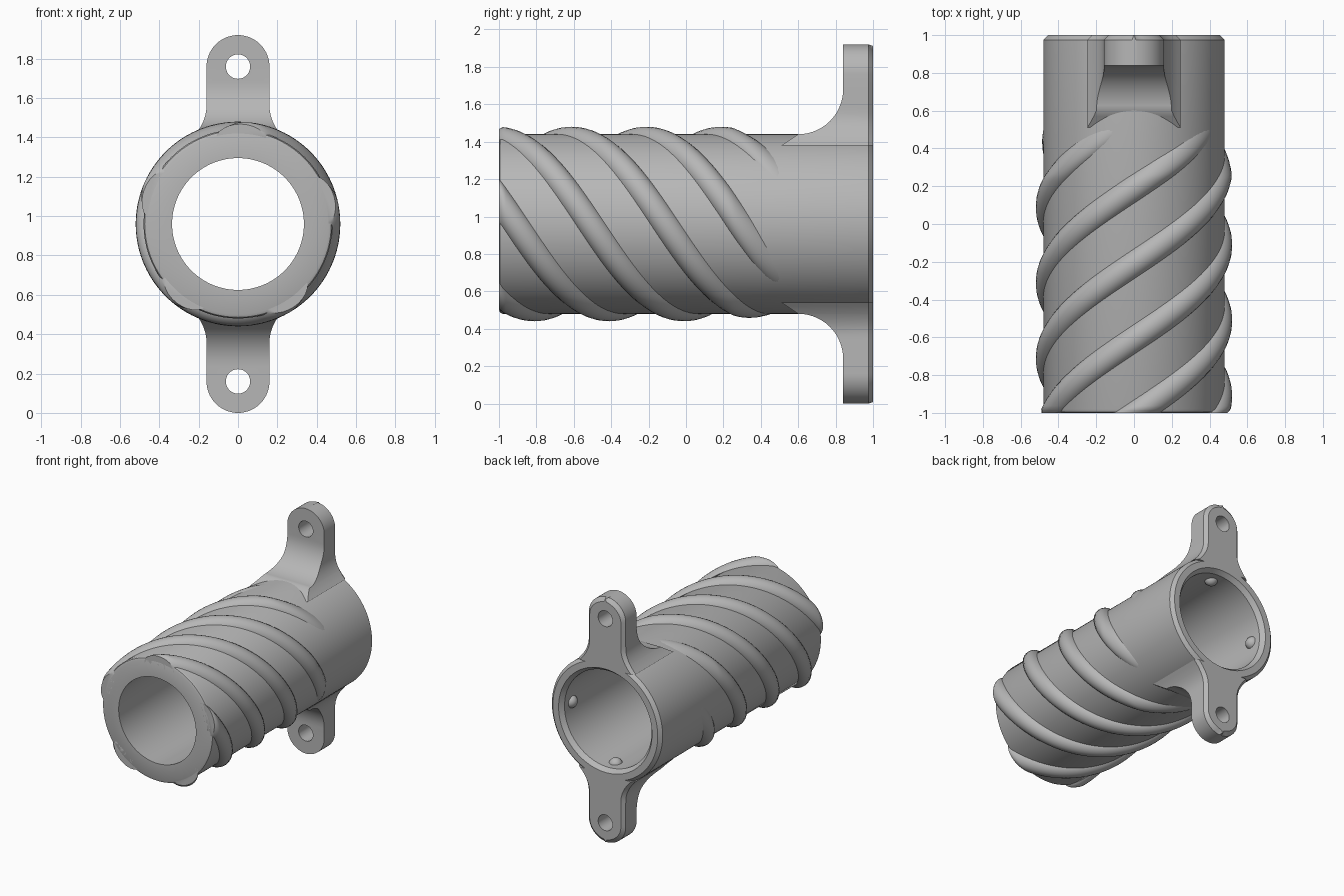
import bpy
import bmesh
from math import sin, cos, pi, radians, sqrt

if "Cube" in bpy.data.objects:
    bpy.data.objects.remove(bpy.data.objects["Cube"], do_unlink=True)

AXIS_Z = 0.96
RIBS = 5

grey = bpy.data.materials.new("plain_grey")
grey.use_nodes = True
grey.diffuse_color = (0.47, 0.47, 0.47, 1)
grey.node_tree.nodes["Principled BSDF"].inputs["Base Color"].default_value = grey.diffuse_color


def loft(name, rings, closed=False):
    """Skin a list of equal-length point loops into one object."""
    bm = bmesh.new()
    loops = [[bm.verts.new(p) for p in ring] for ring in rings]
    pairs = list(zip(loops, loops[1:]))
    if closed:
        pairs.append((loops[-1], loops[0]))
    for a, b in pairs:
        for i in range(len(a)):
            j = (i + 1) % len(a)
            bm.faces.new((a[i], a[j], b[j], b[i]))
    if not closed:
        bm.faces.new(loops[0])
        bm.faces.new(loops[-1])
    bmesh.ops.recalc_face_normals(bm, faces=bm.faces)
    mesh = bpy.data.meshes.new(name)
    bm.to_mesh(mesh)
    bm.free()
    obj = bpy.data.objects.new(name, mesh)
    bpy.context.collection.objects.link(obj)
    mesh.materials.append(grey)
    return obj


def activate(obj):
    bpy.ops.object.select_all(action="DESELECT")
    obj.select_set(True)
    bpy.context.view_layer.objects.active = obj


def smooth(obj, angle=32):
    activate(obj)
    bpy.ops.object.shade_smooth_by_angle(angle=radians(angle))


def polar(r, a, y):
    return (r * cos(a), y, AXIS_Z + r * sin(a))


# Hollow sleeve: (radius, y) profile turned around the y axis
profile = [(0.335, -1), (0.46, -1), (0.474, -0.994), (0.48, -0.98),
           (0.48, 0.975), (0.455, 1), (0.405, 1), (0.378, 0.965)]
STEPS = 128
sleeve = loft("sleeve", [[polar(r, 2 * pi * k / STEPS, y) for r, y in profile]
                         for k in range(STEPS)], closed=True)
smooth(sleeve)


# Spiral ribs: domed sections swept along the sleeve, sinking in at the rear
def rib_section(y, phase):
    centre = radians(88) - pi * (y + 1) + phase
    fade = min(1, max(0, (y - 0.25) / 0.28))
    height = 0.08 - 0.045 * fade
    if y < -0.98:
        height -= 0.012 * (-0.98 - y) / 0.02
    arc = [pi * k / 14 for k in range(15)]
    return [polar(0.44 + height * sin(t), centre + 0.29 * cos(t), y) for t in arc]


rib_ys = [-1, -0.99] + [-0.98 + 1.51 * k / 90 for k in range(91)]
for n in range(RIBS):
    rib = loft(f"spiral_rib_{n + 1}",
               [rib_section(y, 2 * pi * n / RIBS) for y in rib_ys])
    smooth(rib, 40)


# Mounting ears: sections stacked outwards, with a concave foot and round tip
def ear_section(z, side):
    w = 0.16
    if z < 1.56:
        w += 2.7 * (1.56 - z) ** 2
    if z > 1.76:
        w = sqrt(max(0.16 ** 2 - (z - 1.76) ** 2, 0.0001))
    if z < 1.44:
        front = 0.6 - 1.5 * (1.44 - z)
    elif z < 1.68:
        front = 0.6 + sqrt(max(0, 0.24 ** 2 - (1.68 - z) ** 2))
    else:
        front = 0.84
    c = min(0.025, 0.8 * w)
    # the rear chamfer also follows the round tip
    zr = z - c * max(0, (z - 1.76) / 0.16)
    pts = [(-w, front, z), (w, front, z), (w, 0.975, z),
           (w - c, 1, zr), (c - w, 1, zr), (-w, 0.975, z)]
    return [(x, y, AXIS_Z + side * (h - AXIS_Z)) for x, y, h in pts]


foot = [1.38 + 0.02 * k for k in range(3)]
fillet = [1.68 - 0.24 * cos(pi / 2 * k / 14) for k in range(15)]
tip = [1.76 + 0.16 * sin(pi / 2 * k / 14) for k in range(15)]
for label, side in (("upper", 1), ("lower", -1)):
    ear = loft(f"{label}_mounting_ear",
               [ear_section(z, side) for z in foot + fillet + tip])
    # Bolt hole
    hole_z = AXIS_Z + side * 0.8
    cutter = loft("bolt_hole_cutter",
                  [[(0.062 * cos(2 * pi * k / 40), y, hole_z + 0.062 * sin(2 * pi * k / 40))
                    for k in range(40)] for y in (0.7, 1.1)])
    cutter.hide_render = True
    cut = ear.modifiers.new("bolt_hole", "BOOLEAN")
    cut.operation = "DIFFERENCE"
    cut.solver = "EXACT"
    cut.object = cutter
    activate(ear)
    bpy.ops.object.modifier_apply(modifier=cut.name)
    bpy.data.objects.remove(cutter, do_unlink=True)
    smooth(ear)

# Small snap bumps inside the rear of the bore
for n in range(4):
    bpy.ops.mesh.primitive_uv_sphere_add(segments=24, ring_count=12, radius=0.05,
                                         location=polar(0.39, n * pi / 2, 0.87))
    bump = bpy.context.object
    bump.name = f"snap_bump_{n + 1}"
    bump.data.materials.append(grey)
    smooth(bump, 60)
